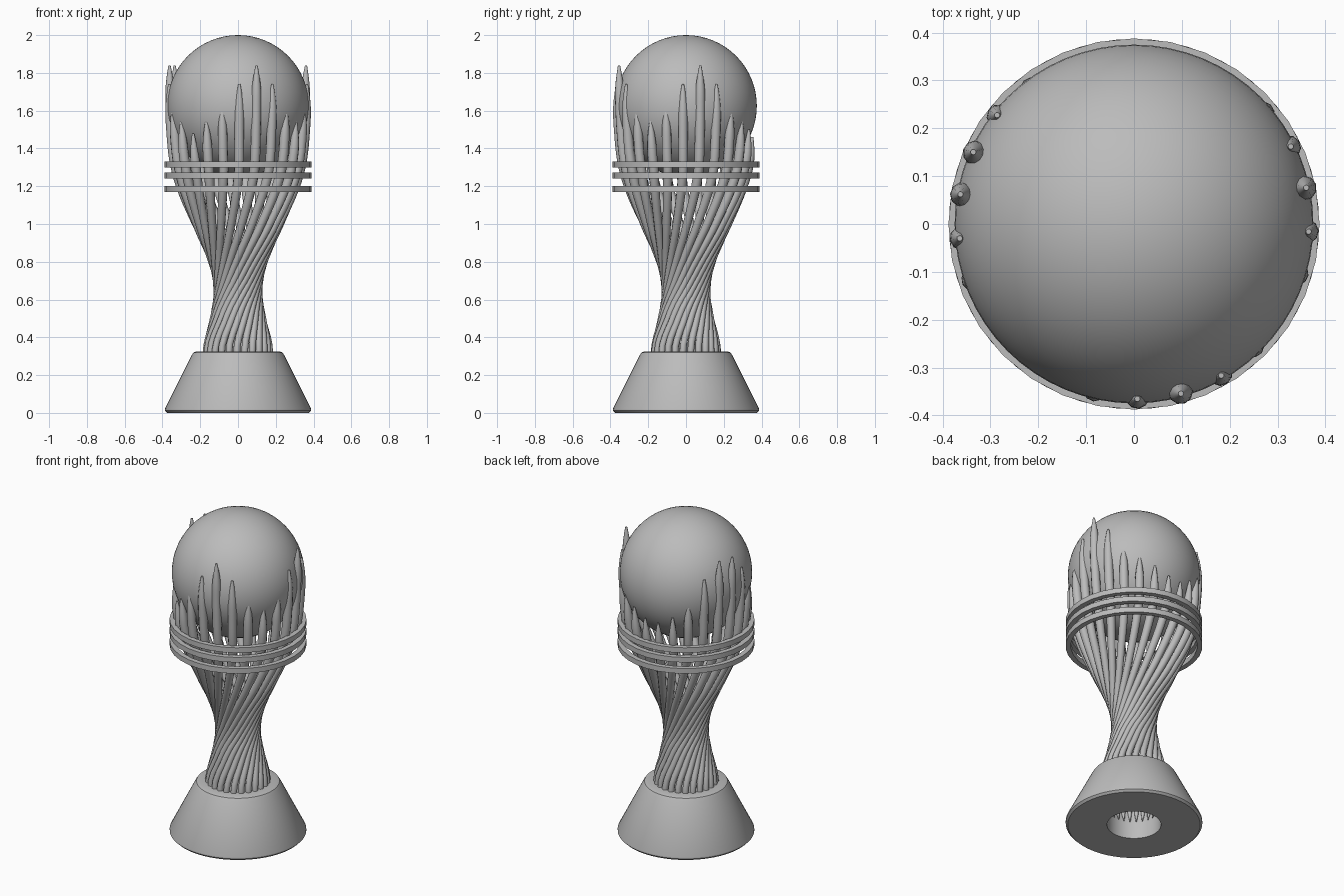
import bpy
import math

cube = bpy.data.objects.get("Cube")
if cube:
    bpy.data.objects.remove(cube)

# Single neutral material
grey = bpy.data.materials.new("neutral_grey")
grey.use_nodes = True
COLOUR = (0.5, 0.5, 0.5, 1)
grey.diffuse_color = COLOUR
grey.node_tree.nodes["Principled BSDF"].inputs["Base Color"].default_value = COLOUR


def finish(obj, name, angle=35):
    obj.name = name
    obj.data.materials.clear()
    obj.data.materials.append(grey)
    bpy.ops.object.select_all(action="DESELECT")
    obj.select_set(True)
    bpy.context.view_layer.objects.active = obj
    bpy.ops.object.shade_smooth_by_angle(angle=math.radians(angle))
    return obj


def lathe(name, profile, sides):
    """Spin a closed (radius, height) profile around z."""
    n = len(profile)
    verts = [(r * math.sin(math.tau * s / sides), r * math.cos(math.tau * s / sides), z)
             for s in range(sides) for r, z in profile]
    faces = []
    for s in range(sides):
        a, b = s * n, (s + 1) % sides * n
        for i in range(n):
            j = (i + 1) % n
            faces.append((a + i, a + j, b + j, b + i))
    mesh = bpy.data.meshes.new(name)
    mesh.from_pydata(verts, [], faces)
    obj = bpy.data.objects.new(name, mesh)
    bpy.context.collection.objects.link(obj)
    return finish(obj, name)


def sample(table, z):
    """Smooth interpolation through (height, value) pairs."""
    if z <= table[0][0]:
        return table[0][1]
    for i in range(len(table) - 1):
        (z0, v0), (z1, v1) = table[i], table[i + 1]
        if z <= z1:
            before = table[max(i - 1, 0)]
            after = table[min(i + 2, len(table) - 1)]
            h = z1 - z0
            m0 = (v1 - before[1]) / (z1 - before[0]) * h
            m1 = (after[1] - v0) / (after[0] - z0) * h
            t = (z - z0) / h
            return ((2*t**3 - 3*t*t + 1) * v0 + (t**3 - 2*t*t + t) * m0
                    + (3*t*t - 2*t**3) * v1 + (t**3 - t*t) * m1)
    return table[-1][1]


# Tapered pedestal with a central bore
lathe("pedestal", [(0.153, 0), (0.375, 0), (0.387, 0.012), (0.387, 0.022),
                   (0.245, 0.305), (0.235, 0.32), (0.218, 0.326),
                   (0.165, 0.326), (0.153, 0.3)], 64)

# Three collar rings
for name, z in (("lower_ring", 1.17), ("middle_ring", 1.24), ("upper_ring", 1.3)):
    lathe(name, [(0.358, z), (0.388, z), (0.388, z + 0.032), (0.358, z + 0.032)], 32)

# Ball held at the top
bpy.ops.mesh.primitive_uv_sphere_add(segments=64, ring_count=32, radius=0.375,
                                     location=(0, 0, 1.625))
finish(bpy.context.object, "ball")

# Twisted rods: distance from the axis and thickness by height
WAIST, FLARE = 0.112, 0.33
spread = [(0.1, 0.14), (0.2, 0.158), (0.34, 0.168), (0.5, 0.131), (0.65, WAIST),
          (0.8, 0.138), (1.0, 0.222), (1.18, 0.297), (1.33, 0.338),
          (1.5, 0.356), (1.65, 0.363), (1.84, 0.368)]
thickness = [(0.1, 0.012), (0.33, 0.018), (0.65, 0.018), (1.0, 0.022), (1.25, 0.026)]
tip_heights = [1.84, 1.74, 1.62, 1.55, 1.63, 1.74, 1.84, 1.74, 1.62, 1.55, 1.5, 1.46, 1.45,
               1.5, 1.6, 1.74, 1.84, 1.84, 1.74, 1.63, 1.55, 1.48, 1.55, 1.63, 1.74]
START, STEPS = 0.1, 44

curve = bpy.data.curves.new("twisted_rods", "CURVE")
curve.dimensions = "3D"
curve.bevel_depth = 1
curve.bevel_resolution = 3
curve.use_fill_caps = True
for k, top in enumerate(tip_heights):
    base_angle = math.radians(285.5) + math.tau * k / len(tip_heights)
    spline = curve.splines.new("POLY")
    spline.points.add(STEPS)
    for i, point in enumerate(spline.points):
        t = i / STEPS
        z = START + (top - START) * (1 - (1 - t) ** 1.4)
        r = sample(spread, z)
        # Straight-rule twist: each rod leans past the waist and then stands up
        swing = math.acos(min(1, WAIST / min(r, FLARE)))
        if z < 0.65:
            swing = -math.acos(min(1, WAIST / sample(spread, max(z, 0.34))))
        angle = base_angle + swing - math.acos(WAIST / FLARE)
        point.co = (r * math.cos(angle), r * math.sin(angle), z, 1)
        # Spear-like tips at both ends
        upper = min(1, (top - z) / 0.17)
        lower = min(1, (z - START) / 0.07)
        point.radius = (sample(thickness, z) * (0.22 + 0.78 * math.sin(upper * math.pi / 2))
                        * (0.2 + 0.8 * lower))
rods = bpy.data.objects.new("twisted_rods", curve)
bpy.context.collection.objects.link(rods)
bpy.ops.object.select_all(action="DESELECT")
rods.select_set(True)
bpy.context.view_layer.objects.active = rods
bpy.ops.object.convert(target="MESH")
finish(bpy.context.object, "twisted_rods", 60)
